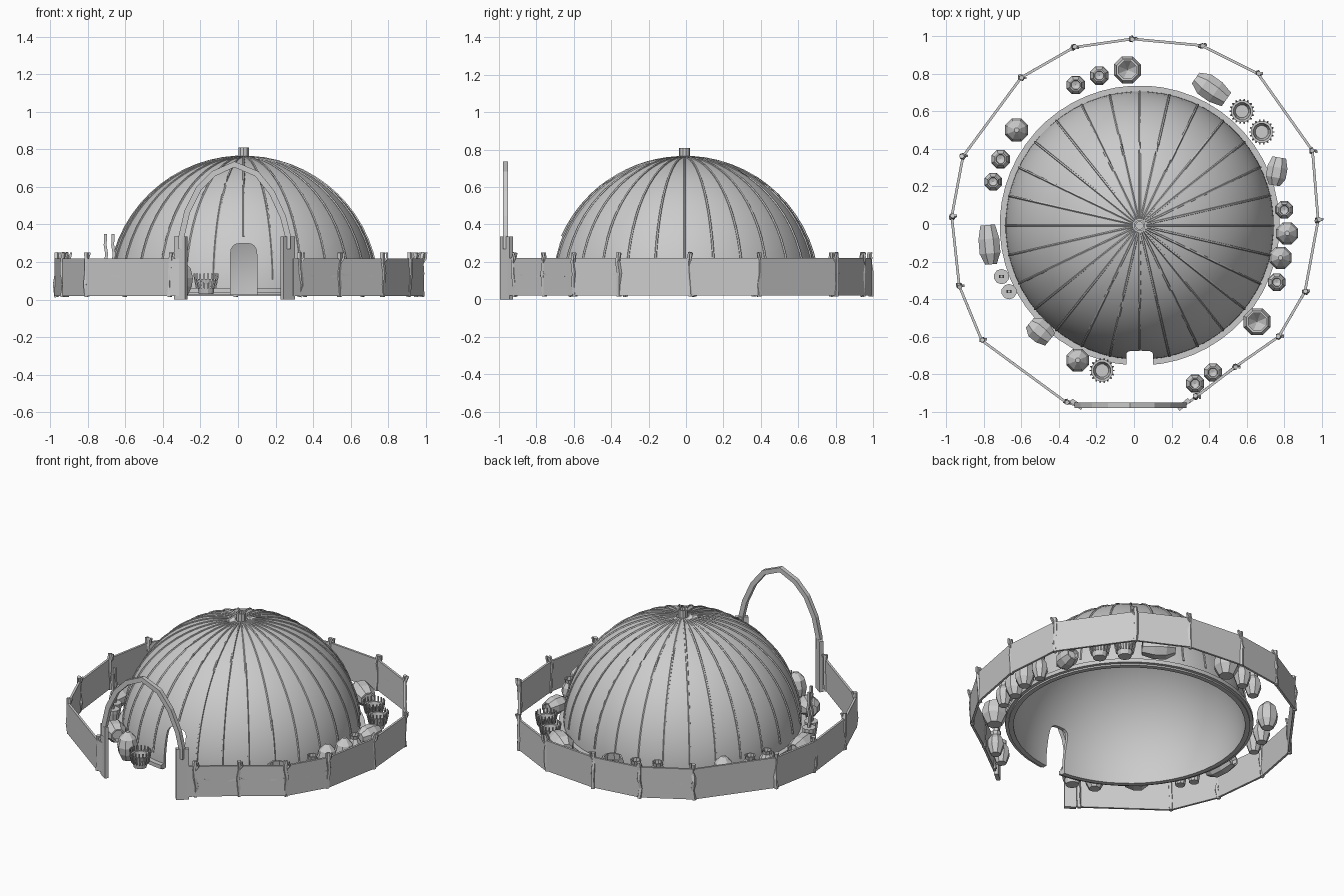
import bpy, bmesh, math, random
from math import sin, cos, pi, radians
from mathutils import Vector, Matrix

random.seed(4)
cube = bpy.data.objects.get("Cube")
if cube:
    bpy.data.objects.remove(cube)

CX, CY = 0.03, -0.008
R, BASE = 0.715, 0.045

clay = bpy.data.materials.new("plain grey")
clay.use_nodes = True
grey = (0.6, 0.6, 0.6, 1)
clay.diffuse_color = grey
clay.node_tree.nodes["Principled BSDF"].inputs["Base Color"].default_value = grey


def finish(name, bm, matrix=None, smooth=None):
    bmesh.ops.remove_doubles(bm, verts=bm.verts, dist=0.00001)
    bmesh.ops.recalc_face_normals(bm, faces=bm.faces)
    mesh = bpy.data.meshes.new(name)
    bm.to_mesh(mesh)
    bm.free()
    ob = bpy.data.objects.new(name, mesh)
    bpy.context.collection.objects.link(ob)
    mesh.materials.append(clay)
    if matrix:
        ob.matrix_world = matrix
    if smooth:
        bpy.ops.object.select_all(action='DESELECT')
        ob.select_set(True)
        bpy.context.view_layer.objects.active = ob
        bpy.ops.object.shade_smooth_by_angle(angle=radians(smooth))
    return ob


def skin(bm, rings, caps=False):
    # bridge successive vertex loops
    for a, b in zip(rings, rings[1:]):
        n = len(a)
        for i in range(n):
            bm.faces.new((a[i], a[(i + 1) % n], b[(i + 1) % n], b[i]))
    if caps:
        bm.faces.new(rings[0])
        bm.faces.new(rings[-1])


def lathe(name, profile, sides, matrix, smooth=None):
    bm = bmesh.new()
    rings = [[bm.verts.new((r * cos(2 * pi * (i + .5) / sides), r * sin(2 * pi * (i + .5) / sides), z))
              for i in range(sides)] for r, z in profile]
    skin(bm, rings)
    bmesh.ops.dissolve_degenerate(bm, dist=0.00001, edges=bm.edges)
    return finish(name, bm, matrix, smooth)


def add_tube(bm, points, radius, sides=5, flat=1):
    pts = [Vector(p) for p in points]
    rings = []
    for i, p in enumerate(pts):
        t = (pts[min(i + 1, len(pts) - 1)] - pts[max(i - 1, 0)]).normalized()
        u = t.cross((0, 1, 0) if abs(t.y) < .8 else (1, 0, 0)).normalized()
        v = t.cross(u)
        rings.append([bm.verts.new(p + radius * (u * cos(2 * pi * (k + .5) / sides) +
                      v * flat * sin(2 * pi * (k + .5) / sides))) for k in range(sides)])
    skin(bm, rings, True)


def add_box(bm, a, b, z0, z1, thick):
    # upright plank between two plan points
    a, b = Vector((*a, 0)), Vector((*b, 0))
    side = (b - a).cross((0, 0, 1)).normalized() * thick / 2
    corners = [a + side, b + side, b - side, a - side]
    skin(bm, [[bm.verts.new(c + Vector((0, 0, z))) for c in corners] for z in (z0, z1)], True)


# dome shell with a ledge round its foot
inner = [((R - .02) * sin(t * pi / 40), BASE + (R - .02) * cos(t * pi / 40)) for t in range(21)]
outer = [(R * sin(t * pi / 40), BASE + R * cos(t * pi / 40)) for t in range(20, -1, -1)]
ledge = [(.695, .025), (.725, .025), (.725, .035), (.745, .035), (.745, .06), (.714, .06)]
dome = lathe("dome", inner + ledge + outer[1:], 56, Matrix.Translation((CX, CY, 0)), 30)

# arched doorway cutter
bm = bmesh.new()
outline = [(-.07, -.1), (.07, -.1)]
outline += [(.07 * math.copysign(abs(cos(a)) ** .6, cos(a)), .24 + .06 * sin(a) ** .8)
            for a in (radians(d) for d in (0, 22, 45, 68, 89, 112, 135, 158, 179.9))]
skin(bm, [[bm.verts.new((x + CX, y, z)) for x, z in outline] for y in (-.9, -.45)], True)
cutter = finish("doorway_cutter", bm)
cutter.hide_render = True
cutter.hide_viewport = True
cutter.display_type = 'WIRE'
cut = dome.modifiers.new("doorway", 'BOOLEAN')
cut.operation = 'DIFFERENCE'
cut.solver = 'EXACT'
cut.object = cutter

# thin ribs down the dome
bm = bmesh.new()
for k in range(28):
    a = 2 * pi * k / 28
    low = 66 if k == 21 else 85
    path = []
    for i in range(15):
        p = radians(3 + (low - 3) * i / 14)
        r = R + .001
        path.append((CX + r * sin(p) * cos(a), CY + r * sin(p) * sin(a), BASE + r * cos(p)))
    add_tube(bm, path, .0065)
finish("dome_ribs", bm)

# smoke pipe at the crown
lathe("crown_pipe", [(.03, .735), (.03, .81), (.02, .81), (.02, .735), (.03, .735)], 10,
      Matrix.Translation((CX, CY, 0)))

# fence panels, posts and wavy rails
corners = [(-.36, -.95), (-.81, -.62), (-.93, -.33), (-.97, .04), (-.91, .36), (-.60, .78),
           (-.32, .94), (-.01, .985), (.36, .95), (.66, .80), (.95, .39), (.98, .02),
           (.91, -.36), (.77, -.60), (.54, -.76), (.33, -.92)]
panels, rails, posts = bmesh.new(), bmesh.new(), bmesh.new()
for a, b in zip(corners, corners[1:]):
    add_box(panels, a, b, .02, .22, .014)
    path = []
    for i in range(9):
        p = Vector((*a, 0)).lerp(Vector((*b, 0)), i / 8)
        path.append((p.x, p.y, .13 + random.uniform(-.008, .008)))
    add_tube(rails, path, .0095, 4)
for x, y in corners:
    def j(s=.007):
        return random.uniform(-s, s)
    add_tube(posts, [(x + j(), y + j(), z) for z in (.015, .08, .14, .2, .25)], .014, 5)
    add_tube(posts, [(x, y, .19), (x + .015 + j(), y + j(), .22), (x + .022, y + j(), .25)], .008, 4)
add_box(panels, (.33, -.92), (.29, -.95), .02, .22, .014)
add_box(panels, (-.36, -.95), (-.30, -.965), .02, .22, .014)
finish("fence_panels", panels)
finish("fence_rails", rails)
finish("fence_posts", posts)

# gate: two plank posts and a bent arch
bm = bmesh.new()
add_box(bm, (-.335, -.94), (-.275, -.98), 0, .335, .025)
add_box(bm, (.235, -.985), (.295, -.935), 0, .335, .025)
finish("gate_posts", bm)
bm = bmesh.new()
arch = [(-.30, .27), (-.30, .34), (-.27, .47), (-.21, .59), (-.13, .67), (-.02, .72),
        (.10, .67), (.18, .57), (.24, .44), (.265, .34), (.265, .27)]
add_tube(bm, [(x, -.965, z) for x, z in arch], .022, 4, .9)
finish("gate_arch", bm)

# upright eight-sided vases
OPEN = [(0, 0), (.6, 0), (1, .4), (.9, .65), (.55, .85), (.65, 1), (.5, 1), (.45, .85), (0, .8)]
SHUT = [(0, 0), (.55, 0), (.9, .25), (1, .5), (.8, .78), (.4, .93), (.2, 1), (0, 1)]
BOWL = [(0, 0), (.6, 0), (1, .4), (1, .65), (.8, 1), (.65, 1), (.7, .7), (0, .3)]


def vases(name, shape, height, places):
    for i, (x, y, r) in enumerate(places):
        lathe(f"{name}_{i + 1}", [(a * r, b * height) for a, b in shape], 8,
              Matrix.Translation((x, y, .025)))


vases("small_vase", OPEN, .15, [(-.31, .74, .053), (-.185, .79, .053), (.80, .075, .05),
      (.76, -.31, .05), (.42, -.79, .052), (.325, -.85, .052), (-.75, .225, .05), (-.71, .345, .053)])
vases("tall_vase", SHUT, .18, [(.815, -.05, .063), (.78, -.18, .063), (-.30, -.725, .065), (-.625, .50, .066)])
vases("wide_jar", BOWL, .14, [(-.035, .82, .077), (.655, -.52, .077)])

# jars lying on their sides: place, radius, length, heading
BARREL = [(0, 0), (.55, 0), (1, .28), (1, .65), (.7, 1), (.55, 1), (.5, .85), (0, .85)]
for i, (x, y, r, length, deg) in enumerate([(.41, .72, .068, .20, -35), (.76, .28, .058, .15, 80),
                                            (-.5, -.57, .065, .14, -40), (-.77, -.11, .06, .21, 95)]):
    m = (Matrix.Translation((x, y, .03 + r)) @ Matrix.Rotation(radians(deg), 4, 'Z')
         @ Matrix.Rotation(pi / 2, 4, 'Y') @ Matrix.Translation((0, 0, -length / 2)))
    lathe(f"lying_jar_{i + 1}", [(a * r, b * length) for a, b in BARREL], 8, m)

# woven baskets with upright stakes round the rim
for i, (x, y) in enumerate([(.575, .60), (.68, .49), (-.17, -.78)]):
    place = Matrix.Translation((x, y, .03))
    lathe(f"basket_{i + 1}", [(0, 0), (.04, 0), (.05, .05), (.06, .08), (.047, .08), (.035, .02), (0, .02)], 12, place)
    bm = bmesh.new()
    for k in range(18):
        a = 2 * pi * k / 18
        add_tube(bm, [(r * cos(a), r * sin(a), z) for r, z in ((.05, .03), (.061, .08), (.064, .11))], .005, 4)
    finish(f"basket_stakes_{i + 1}", bm, place)

# pots holding tall bent rods
for i, (x, y) in enumerate([(-.665, -.36), (-.705, -.28)]):
    lathe(f"rod_pot_{i + 1}", [(0, .025), (.03, .025), (.041, .1), (.041, .12), (0, .12)], 10,
          Matrix.Translation((x, y, 0)))
    bm = bmesh.new()
    add_tube(bm, [(x, y, .1), (x - .006, y, .18), (x + .006, y, .24), (x - .002, y, .29), (x, y, .35)], .011, 4)
    finish(f"rod_{i + 1}", bm)
